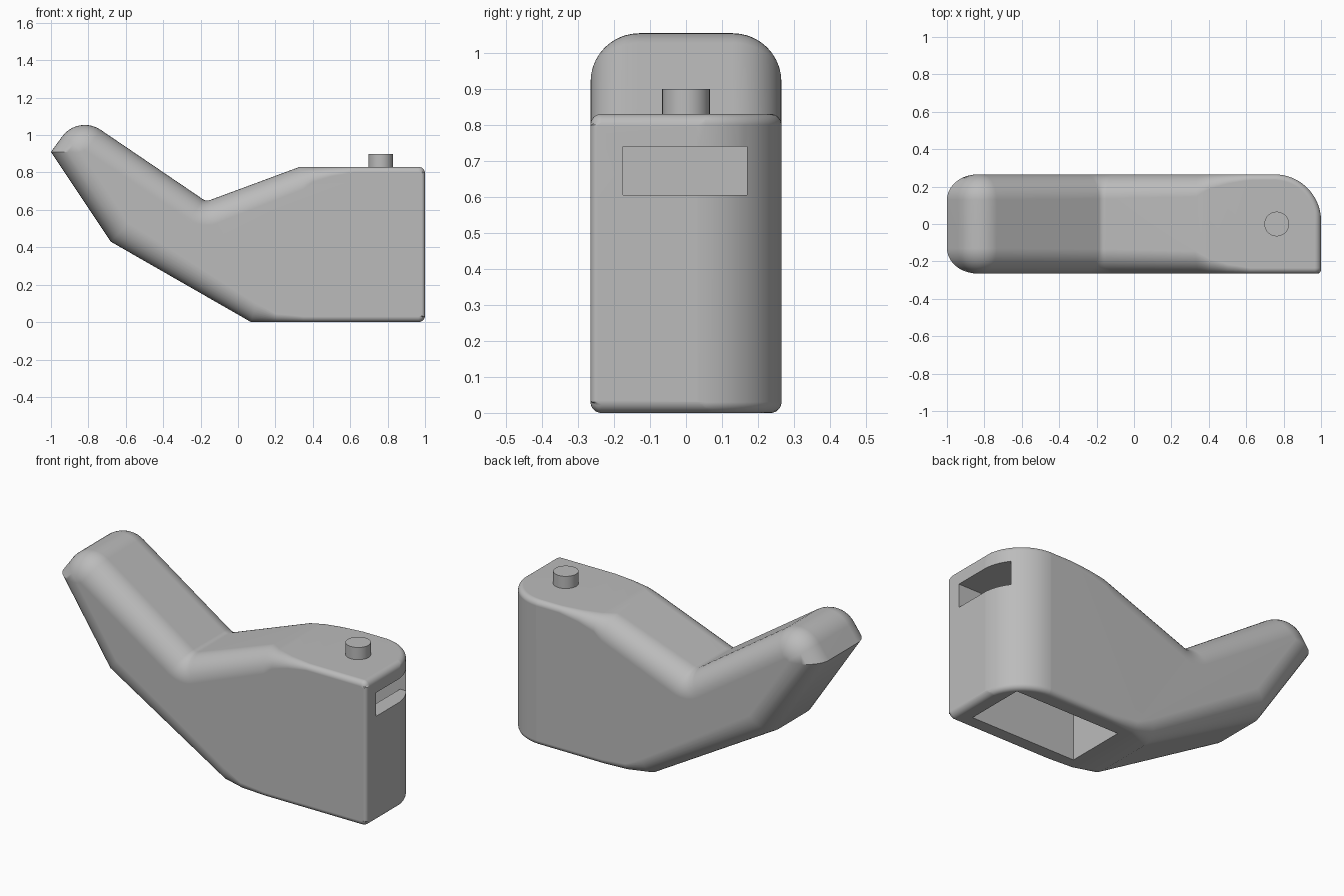
import bpy, bmesh
from math import sin, cos, pi, radians
from mathutils import Vector

if "Cube" in bpy.data.objects:
    bpy.data.objects.remove(bpy.data.objects["Cube"])

grey = bpy.data.materials.new("plain grey")
grey.use_nodes = True
colour = (0.5, 0.5, 0.5, 1)
grey.diffuse_color = colour
grey.node_tree.nodes["Principled BSDF"].inputs["Base Color"].default_value = colour

HALF = 0.265      # half the body width
TOP = 0.83        # height of the flat top
EDGE = 0.03       # small edge rounding


def finish(bm, name):
    bmesh.ops.remove_doubles(bm, verts=bm.verts, dist=1e-5)
    bmesh.ops.recalc_face_normals(bm, faces=bm.faces)
    mesh = bpy.data.meshes.new(name)
    bm.to_mesh(mesh)
    bm.free()
    mesh.materials.append(grey)
    ob = bpy.data.objects.new(name, mesh)
    bpy.context.collection.objects.link(ob)
    return ob


def loft(rings, name):
    """Skin closed rings of equal length and cap both ends."""
    bm = bmesh.new()
    loops = [[bm.verts.new(p) for p in ring] for ring in rings]
    n = len(loops[0])
    for a, b in zip(loops, loops[1:]):
        for i in range(n):
            j = (i + 1) % n
            bm.faces.new((a[i], a[j], b[j], b[i]))
    bm.faces.new(loops[0][::-1])
    bm.faces.new(loops[-1])
    return finish(bm, name)


def outline(corners, steps=10):
    """Side outline as (point, inward offset, edge radius), corners rounded."""
    result = []
    n = len(corners)
    for i, (x, z, arc, edge) in enumerate(corners):
        p = Vector((x, z))
        d1 = (p - Vector(corners[i - 1][:2])).normalized()
        d2 = (Vector(corners[(i + 1) % n][:2]) - p).normalized()
        n1, n2 = Vector((-d1.y, d1.x)), Vector((-d2.y, d2.x))
        mitre = (n1 + n2) / (1 + n1.dot(n2))
        if not arc:
            result.append((p, mitre, edge))
            continue
        turn = 1 if d1.cross(d2) > 0 else -1
        centre = p + mitre * arc * turn
        for k in range(steps + 1):
            normal = n1.slerp(n2, k / steps)
            result.append((centre - normal * arc * turn, normal, edge))
    return result


# Body: side outline with an edge rounding that varies along it
corners = [
    (1, 0, 0.035, EDGE), (1, TOP, 0.035, EDGE),
    (0.62, TOP, 0, EDGE), (0.5, TOP, 0, 0.05), (0.4, TOP, 0, 0.08),
    (0.33, TOP, 0, 0.12), (-0.17, 0.645, 0.04, 0.13),
    (-0.855, 1.11, 0.15, 0.135), (-1, 0.91, 0, 0.135),
    (-0.68, 0.43, 0, 0.135), (0.07, 0, 0, 0.1), (0.2, 0, 0, 0.045),
    (0.35, 0, 0, EDGE),
]
shape = outline(corners)
STEPS = 10


def side_ring(angle, side):
    ring = []
    for p, inward, r in shape:
        if side < 0 and p.x > 0.999:
            r = min(r, 0.02)
        q = p + inward * r * (1 - cos(angle))
        ring.append((q.x, side * (HALF - r * (1 - sin(angle))), q.y))
    return ring


angles = [pi / 2 * k / STEPS for k in range(STEPS + 1)]
rings = [side_ring(a, -1) for a in reversed(angles)] + [side_ring(a, 1) for a in angles]
body = loft(rings, "body")

# Cutter for the large rounded upright corner, flared at top and bottom
levels = [(-0.1, EDGE)]
levels += [(EDGE * (1 - cos(a)), EDGE * (1 - sin(a))) for a in angles]
levels += [(TOP - z, inset) for z, inset in reversed(levels)]
corner_rings = []
for z, inset in levels:
    r = 0.2505 - inset
    ring = [(0.75 + r * cos(pi / 2 * k / 20), 0.015 + r * sin(pi / 2 * k / 20), z) for k in range(21)]
    corner_rings.append(ring + [(0.75, 0.4, z), (1.2, 0.4, z), (1.2, 0.015, z)])
corner_cutter = loft(corner_rings, "corner_cutter")


def box(name, low, high):
    x0, y0, z0 = low
    x1, y1, z1 = high
    return loft([[(x0, y0, z), (x1, y0, z), (x1, y1, z), (x0, y1, z)] for z in (z0, z1)], name)


# Compartment open at the bottom, and the window slot leading into it
compartment = box("compartment_cutter", (0.25, -0.175, -0.1), (0.91, 0.17, 0.74))
slot = box("slot_cutter", (0.85, -0.175, 0.605), (1.1, 0.17, 0.74))

bpy.context.view_layer.objects.active = body
for cutter in (corner_cutter, compartment, slot):
    cutter.hide_render = True
    mod = body.modifiers.new("cut", "BOOLEAN")
    mod.operation = "DIFFERENCE"
    mod.solver = "EXACT"
    mod.object = cutter
    bpy.ops.object.modifier_apply(modifier=mod.name)
    bpy.data.objects.remove(cutter)

# Round button on the flat top
bm = bmesh.new()
bmesh.ops.create_cone(bm, cap_ends=True, segments=48, radius1=0.066, radius2=0.066, depth=0.09)
bmesh.ops.translate(bm, verts=bm.verts, vec=(0.763, 0, 0.855))
button = finish(bm, "button")

# Smooth shading with sharp edges kept
for ob in (body, button):
    bpy.ops.object.select_all(action="DESELECT")
    ob.select_set(True)
    bpy.context.view_layer.objects.active = ob
    bpy.ops.object.shade_smooth_by_angle(angle=radians(30))
    weighted = ob.modifiers.new("even_normals", "WEIGHTED_NORMAL")
    weighted.keep_sharp = True
